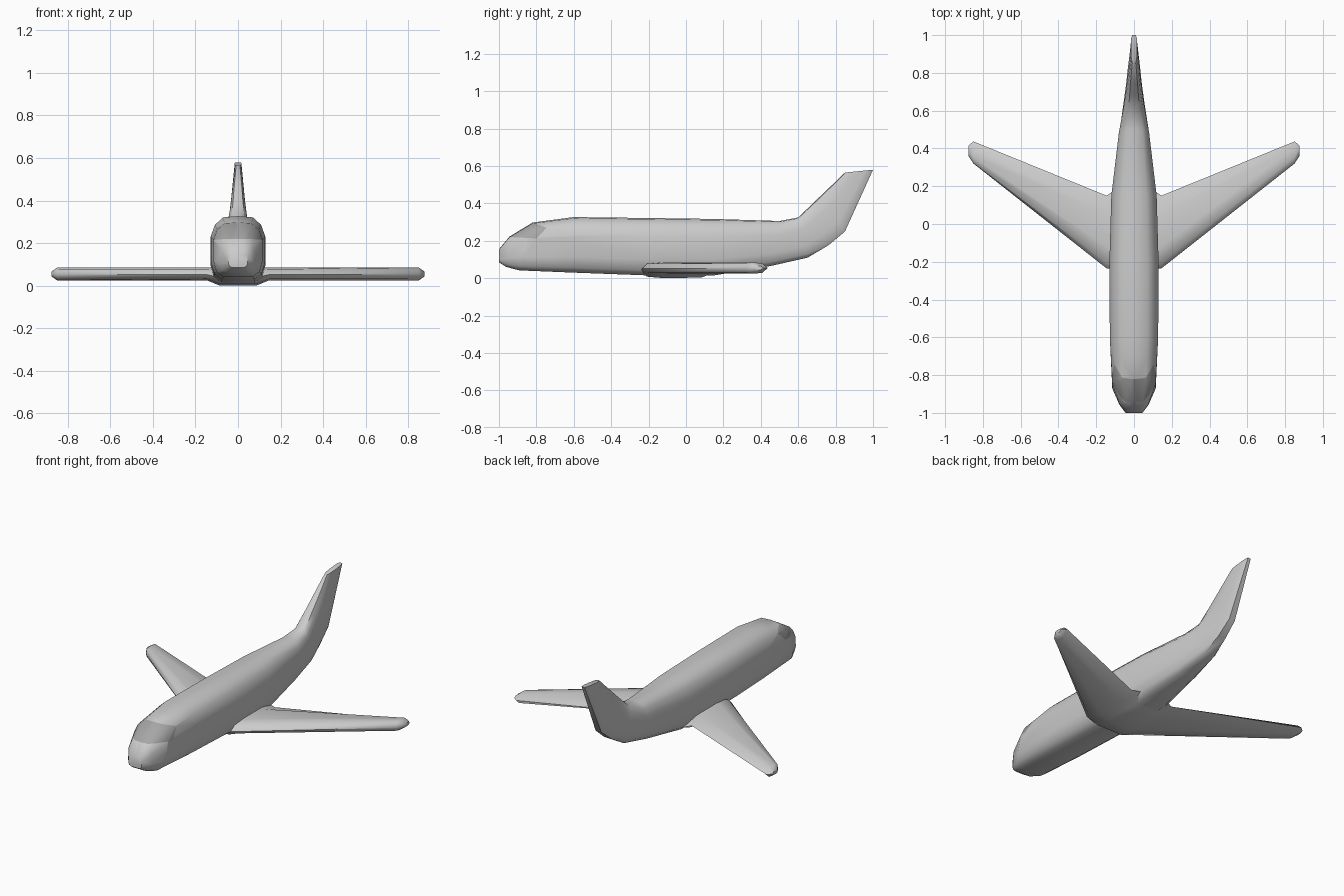
import bpy, bmesh, math
from mathutils import Vector

if "Cube" in bpy.data.objects:
    bpy.data.objects.remove(bpy.data.objects["Cube"])


def loft(name, rings, angle):
    """Skin a list of equal-length point rings and cap both ends."""
    bm = bmesh.new()
    loops = [[bm.verts.new(p) for p in ring] for ring in rings]
    for a, b in zip(loops, loops[1:]):
        n = len(a)
        for i in range(n):
            bm.faces.new((a[i], a[(i + 1) % n], b[(i + 1) % n], b[i]))
    bm.faces.new(loops[0])
    bm.faces.new(loops[-1])
    bmesh.ops.recalc_face_normals(bm, faces=bm.faces)
    mesh = bpy.data.meshes.new(name)
    obj = bpy.data.objects.new(name, mesh)
    bpy.context.collection.objects.link(obj)
    return obj, bm


def finish(obj, bm, angle):
    bm.to_mesh(obj.data)
    bm.free()
    bpy.ops.object.select_all(action='DESELECT')
    obj.select_set(True)
    bpy.context.view_layer.objects.active = obj
    bpy.ops.object.shade_smooth_by_angle(angle=math.radians(angle))


# Fuselage and fin: one body, rings tilt upward at the tail
# (top y, top z, bottom y, bottom z, half width)
stations = [
    (-1.00, .155, -1.00, .085, .045),
    (-.945, .222, -.96, .06, .078),
    (-.82, .298, -.89, .042, .115),
    (-.60, .327, -.60, .030, .128),
    (-.20, .322, -.20, .015, .130),
    (.15, .317, .15, .015, .120),
    (.50, .306, .45, .065, .080),
    (.60, .325, .65, .110, .056),
    (.68, .402, .76, .175, .042),
    (.75, .469, .85, .250, .033),
    (.85, .565, 1.00, .580, .016),
]
# Half cross-section: width fraction, height fraction
half = [(0, 1), (.55, .98), (.85, .86), (1, .68), (1, .28), (.88, .09), (.6, 0)]
outline = half + [(-x, t) for x, t in reversed(half[1:])]

rings = []
for yt, zt, yb, zb, w in stations:
    rings.append([(x * w, yb + (yt - yb) * t, zb + (zt - zb) * t) for x, t in outline])
fuselage, bm = loft("fuselage_and_fin", rings, 50)

# Windscreen: cut its outline into the nose, then colour the faces inside
edges = [((-.94, .220), (-.80, .213)),
         ((-.80, .213), (-.745, .270)),
         ((-.745, .270), (-.82, .297))]
planes = []
for (y0, z0), (y1, z1) in edges:
    planes.append((Vector((0, y0, z0)), Vector((0, z1 - z0, y0 - y1)).normalized()))
for co, no in planes:
    nose = [f for f in bm.faces if f.calc_center_median().y < -.6]
    geom = set(nose)
    for f in nose:
        geom.update(f.edges)
        geom.update(f.verts)
    bmesh.ops.bisect_plane(bm, geom=list(geom), plane_co=co, plane_no=no)
for f in bm.faces:
    c = f.calc_center_median()
    if c.y < -.7 and all((c - co).dot(no) < .0005 for co, no in planes):
        f.material_index = 1
for label, v in (("body_grey", .8), ("windscreen_grey", .38)):
    mat = bpy.data.materials.new(label)
    mat.diffuse_color = (v, v, v, 1)
    mat.use_nodes = True
    mat.node_tree.nodes["Principled BSDF"].inputs["Base Color"].default_value = mat.diffuse_color
    fuselage.data.materials.append(mat)
finish(fuselage, bm, 50)

# Wings with belly fairing: one loft from tip to tip
# (x, leading y, trailing y, bottom z, top z)
right = [
    (.085, -.24, .19, .000, .085),
    (.145, -.235, .15, .025, .085),
    (.85, .32, .437, .025, .085),
    (.877, .362, .415, .044, .066),
]
span = [(-s[0], *s[1:]) for s in reversed(right)] + right
airfoil = [(0, .45), (.07, .88), (.3, 1), (.75, .92), (1, .5),
           (.75, .05), (.3, 0), (.07, .1)]
rings = []
for x, yl, yt, zb, zt in span:
    rings.append([(x, yl + (yt - yl) * c, zb + (zt - zb) * t) for c, t in airfoil])
wings, bm = loft("wings", rings, 50)
finish(wings, bm, 50)
